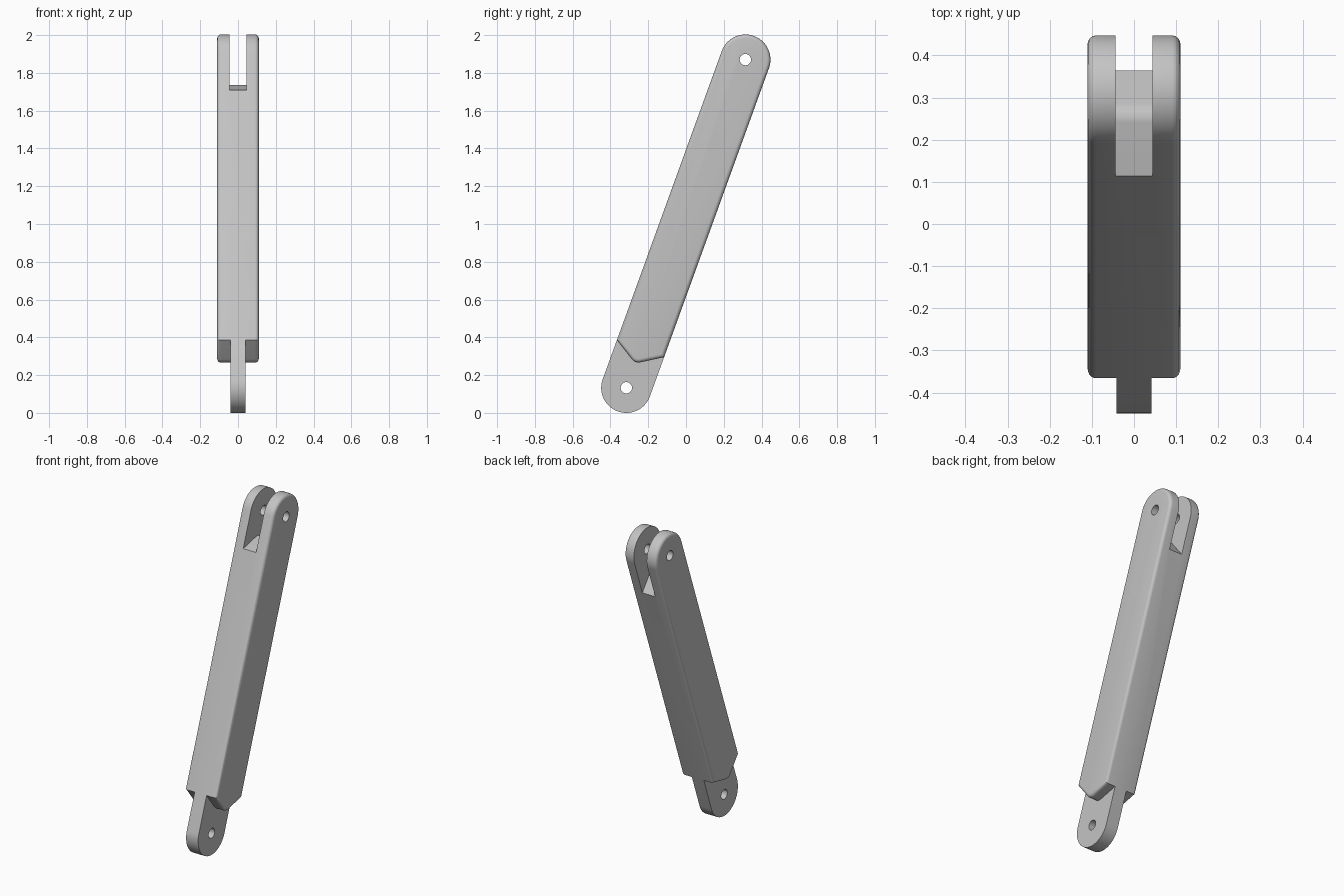
import bpy, bmesh
from math import sin, cos, pi, atan, tan
from mathutils import Matrix

cube = bpy.data.objects.get("Cube")
if cube:
    bpy.data.objects.remove(cube)

LENGTH = 1.848           # distance between the two pin holes
RADIUS = 0.133           # half depth of the bar and radius of its ends
LEAN = Matrix.Translation((0, -0.316, RADIUS)) @ Matrix.Rotation(-0.348, 4, 'X')
SLOPE = atan(0.63)       # slope of the pointed shoulder
TIP, TIP_R = 0.145, 0.045

grey = bpy.data.materials.new("light grey")
grey.use_nodes = True
colour = (0.55, 0.55, 0.55, 1)
grey.diffuse_color = colour
grey.node_tree.nodes["Principled BSDF"].inputs["Base Color"].default_value = colour


def arc(radius, centre, start, end, steps):
    """Points (depth, along) on an arc; angle 0 points down the bar."""
    angles = [start + (end - start) * i / steps for i in range(steps + 1)]
    return [(radius * sin(a), centre - radius * cos(a)) for a in angles]


def shoulder(half_depth):
    """Rounded chevron pointing towards the lower pin."""
    centre = TIP + TIP_R
    edge = centre - TIP_R * cos(SLOPE) + tan(SLOPE) * (half_depth - TIP_R * sin(SLOPE))
    return [(-half_depth, edge)] + arc(TIP_R, centre, -SLOPE, SLOPE, 8) + [(half_depth, edge)]


def extrude(name, profile, half_width, bevel=0):
    """Extrude a side profile across the width, rounding its outer rims."""
    bm = bmesh.new()
    face = bm.faces.new([bm.verts.new((-half_width, t, s)) for t, s in profile])
    top = bmesh.ops.extrude_face_region(bm, geom=[face])["geom"]
    bmesh.ops.translate(bm, vec=(2 * half_width, 0, 0),
                        verts=[v for v in top if isinstance(v, bmesh.types.BMVert)])
    bmesh.ops.recalc_face_normals(bm, faces=bm.faces)
    if bevel:
        rims = [e for e in bm.edges if abs(e.verts[0].co.x - e.verts[1].co.x) < 1e-5]
        bmesh.ops.bevel(bm, geom=rims, offset=bevel, segments=5, profile=0.5,
                        affect='EDGES', clamp_overlap=True)
    mesh = bpy.data.meshes.new(name)
    bm.to_mesh(mesh)
    bm.free()
    mesh.materials.append(grey)
    obj = bpy.data.objects.new(name, mesh)
    obj.matrix_world = LEAN
    bpy.context.collection.objects.link(obj)
    return obj


def cut(target, cutter):
    mod = target.modifiers.new("cut", 'BOOLEAN')
    mod.operation, mod.solver, mod.object = 'DIFFERENCE', 'EXACT', cutter
    bpy.context.view_layer.update()
    bpy.context.view_layer.objects.active = target
    bpy.ops.object.modifier_apply(modifier=mod.name)
    bpy.data.objects.remove(cutter)


# Main bar: pointed shoulder below, round end above, softened outer rims
bar = extrude("main_bar", shoulder(RADIUS) + arc(RADIUS, LENGTH, pi / 2, 3 * pi / 2, 40),
              0.11, 0.02)

# Fork slot with the matching pointed floor, and the upper pin hole
floor = [(t, LENGTH - s) for t, s in shoulder(0.2)]
cut(bar, extrude("slot_cutter", floor + [(0.2, LENGTH + 0.3), (-0.2, LENGTH + 0.3)], 0.044))
cut(bar, extrude("upper_hole_cutter", arc(0.03, LENGTH, 0, 2 * pi, 32)[:-1], 0.2))

# Lower tongue, ending flush against the shoulder, with its pin hole
tongue = extrude("lower_tongue", arc(RADIUS, 0, -pi / 2, pi / 2, 40) + shoulder(RADIUS)[::-1], 0.041)
cut(tongue, extrude("lower_hole_cutter", arc(0.03, 0, 0, 2 * pi, 32)[:-1], 0.2))

# Smooth the rounded surfaces and keep the sharp edges
bpy.ops.object.select_all(action='DESELECT')
for part in (bar, tongue):
    part.select_set(True)
bpy.context.view_layer.objects.active = bar
bpy.ops.object.shade_smooth_by_angle(angle=0.5)
